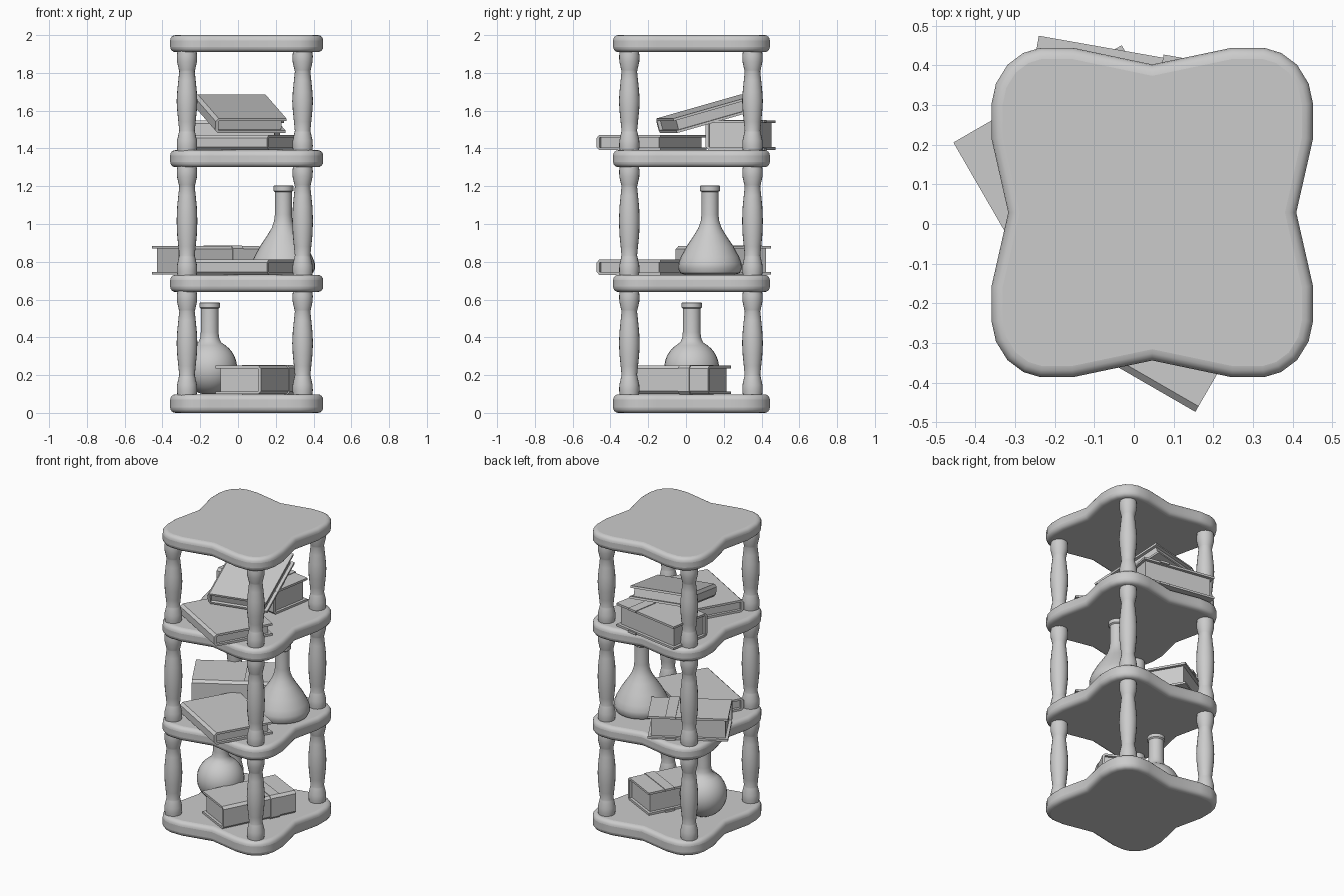
import bpy, bmesh, math
from mathutils import Matrix, Vector

if "Cube" in bpy.data.objects:
    bpy.data.objects.remove(bpy.data.objects["Cube"])

CX, CY = 0.046, 0.029          # shelf centre


def finish(name, bm, matrix=None, smooth=None):
    bmesh.ops.recalc_face_normals(bm, faces=bm.faces[:])
    me = bpy.data.meshes.new(name)
    bm.to_mesh(me)
    bm.free()
    ob = bpy.data.objects.new(name, me)
    bpy.context.collection.objects.link(ob)
    if matrix is not None:
        ob.matrix_world = matrix
    if smooth:
        bpy.ops.object.select_all(action='DESELECT')
        ob.select_set(True)
        bpy.context.view_layer.objects.active = ob
        bpy.ops.object.shade_smooth_by_angle(angle=math.radians(smooth))
    return ob


def extrude(bm, points, vec):
    """Closed prism from a loop of 3D points."""
    f = bm.faces.new([bm.verts.new(p) for p in points])
    new = bmesh.ops.extrude_face_region(bm, geom=[f])['geom']
    verts = [g for g in new if isinstance(g, bmesh.types.BMVert)]
    bmesh.ops.translate(bm, vec=vec, verts=verts)


def lathe(name, profile, loc, steps=28):
    """Turned solid from (radius, z) pairs."""
    bm = bmesh.new()
    rings = [[bm.verts.new((r * math.cos(i * math.tau / steps),
                            r * math.sin(i * math.tau / steps), z))
              for i in range(steps)] for r, z in profile]
    for a, b in zip(rings, rings[1:]):
        for i in range(steps):
            j = (i + 1) % steps
            bm.faces.new((a[i], a[j], b[j], b[i]))
    bm.faces.new(rings[0][::-1])
    bm.faces.new(rings[-1])
    return finish(name, bm, Matrix.Translation(loc), 35)


# Shelves: four-lobed boards with shallow notches and rounded rims
QUARTER = [(0.363, 0), (0.405, 0.185), (0.405, 0.275), (0.394, 0.325),
           (0.365, 0.372), (0.325, 0.402), (0.282, 0.415), (0.2, 0.415)]
MIDDLE = (0, 0.373)


def shelf(name, z0, z1):
    q = QUARTER + [MIDDLE]
    half = q + [(-x, y) for x, y in QUARTER[::-1]]
    loop = half + [(x, -y) for x, y in half[-2:0:-1]]
    bm = bmesh.new()
    extrude(bm, [(CX + x, CY + y, z0) for x, y in loop], (0, 0, z1 - z0))
    ob = finish(name, bm, None, 50)
    bev = ob.modifiers.new("rim", 'BEVEL')
    bev.width, bev.segments = 0.028, 4
    bev.limit_method, bev.angle_limit = 'ANGLE', math.radians(50)


LEVELS = [(0.0, 0.098), (0.64, 0.731), (1.301, 1.391), (1.91, 2.0)]
for i, (a, b) in enumerate(LEVELS):
    shelf(f"shelf_{i + 1}", a, b)

# Posts: turned legs with a collar at each end and a swollen middle
for i in range(3):
    z0, z1 = LEVELS[i][1] - 0.01, LEVELS[i + 1][0] + 0.01
    h = z1 - z0
    prof = [(0.050, 0), (0.054, 0.03), (0.053, 0.06), (0.043, 0.105),
            (0.041, 0.112), (0.046, 0.16), (0.052, 0.22)]
    prof = prof + [(0.055, h / 2)] + [(r, h - z) for r, z in prof[::-1]]
    for sx, x in (("left", -0.27), ("right", 0.342)):
        for sy, y in (("front", -0.30), ("back", 0.352)):
            lathe(f"post_{i + 1}_{sy}_{sx}", prof, (x, y, z0), 20)

# Flasks: round-bodied below, conical in the middle
bulb = [(0.145 * math.cos(math.radians(a)),
         0.142 + 0.145 * math.sin(math.radians(a)))
        for a in range(-75, 56, 10)]
lathe("round_flask",
      bulb + [(0.060, 0.277), (0.050, 0.300), (0.047, 0.33), (0.047, 0.455),
              (0.054, 0.462), (0.054, 0.484), (0.049, 0.488), (0.036, 0.488),
              (0.034, 0.40)], (-0.15, 0.03, 0.097))
lathe("cone_flask",
      [(0.13, 0), (0.157, 0.01), (0.169, 0.035), (0.168, 0.06),
       (0.155, 0.095), (0.125, 0.15), (0.085, 0.21), (0.062, 0.248),
       (0.049, 0.285), (0.045, 0.32), (0.045, 0.44), (0.053, 0.446),
       (0.053, 0.470), (0.048, 0.475), (0.035, 0.475), (0.033, 0.40)],
      (0.24, 0.127, 0.730))


# Books: wrap-around cover with spine on local -y, inset pages, optional strap
def book(name, length, width, height, centre, turn, tilt=0, strap=False):
    m = (Matrix.Translation(centre)
         @ Matrix.Rotation(math.radians(turn), 4, 'Z')
         @ Matrix.Rotation(math.radians(tilt), 4, 'Y'))
    t, c = 0.014, 0.016
    w, h, l = width / 2, height / 2, length / 2

    def wrap(x0, x1, w0, w1, hh, th):
        prof = [(w1, hh), (-w0 + c, hh), (-w0, hh - c),
                (-w0, -hh + c), (-w0 + c, -hh), (w1, -hh),
                (w1, -hh + th), (-w0 + th + 0.004, -hh + th),
                (-w0 + th + 0.004, hh - th), (w1, hh - th)]
        bm = bmesh.new()
        extrude(bm, [(x0, y, z) for y, z in prof], (x1 - x0, 0, 0))
        return bm

    finish(name + "_cover", wrap(-l, l, w, w, h, t), m)
    if strap:
        finish(name + "_strap",
               wrap(0.15 * length, 0.28 * length, w + 0.005, w + 0.008,
                    h + 0.004, t), m)
    bm = bmesh.new()
    bmesh.ops.create_cube(bm, size=1)
    bmesh.ops.scale(bm, vec=(length - 0.036, width - 0.03, height - 2 * t),
                    verts=bm.verts[:])
    bmesh.ops.translate(bm, vec=(0, -0.005, 0), verts=bm.verts[:])
    finish(name + "_pages", bm, m)


book("bottom_thick_book", 0.50, 0.27, 0.15, (0.115, -0.045, 0.175), 63, strap=True)
book("middle_thick_book", 0.49, 0.30, 0.15, (-0.168, 0.198, 0.808), 30, strap=True)
book("upper_thick_book", 0.49, 0.29, 0.155, (-0.024, 0.289, 1.47), -10, strap=True)
book("middle_thin_book", 0.49, 0.39, 0.08, (0.04, -0.182, 0.771), -30)
book("upper_thin_book", 0.49, 0.39, 0.08, (0.04, -0.182, 1.431), -30)
book("leaning_book", 0.48, 0.385, 0.08, (0.011, 0.12, 1.584), -76, tilt=15.5)
